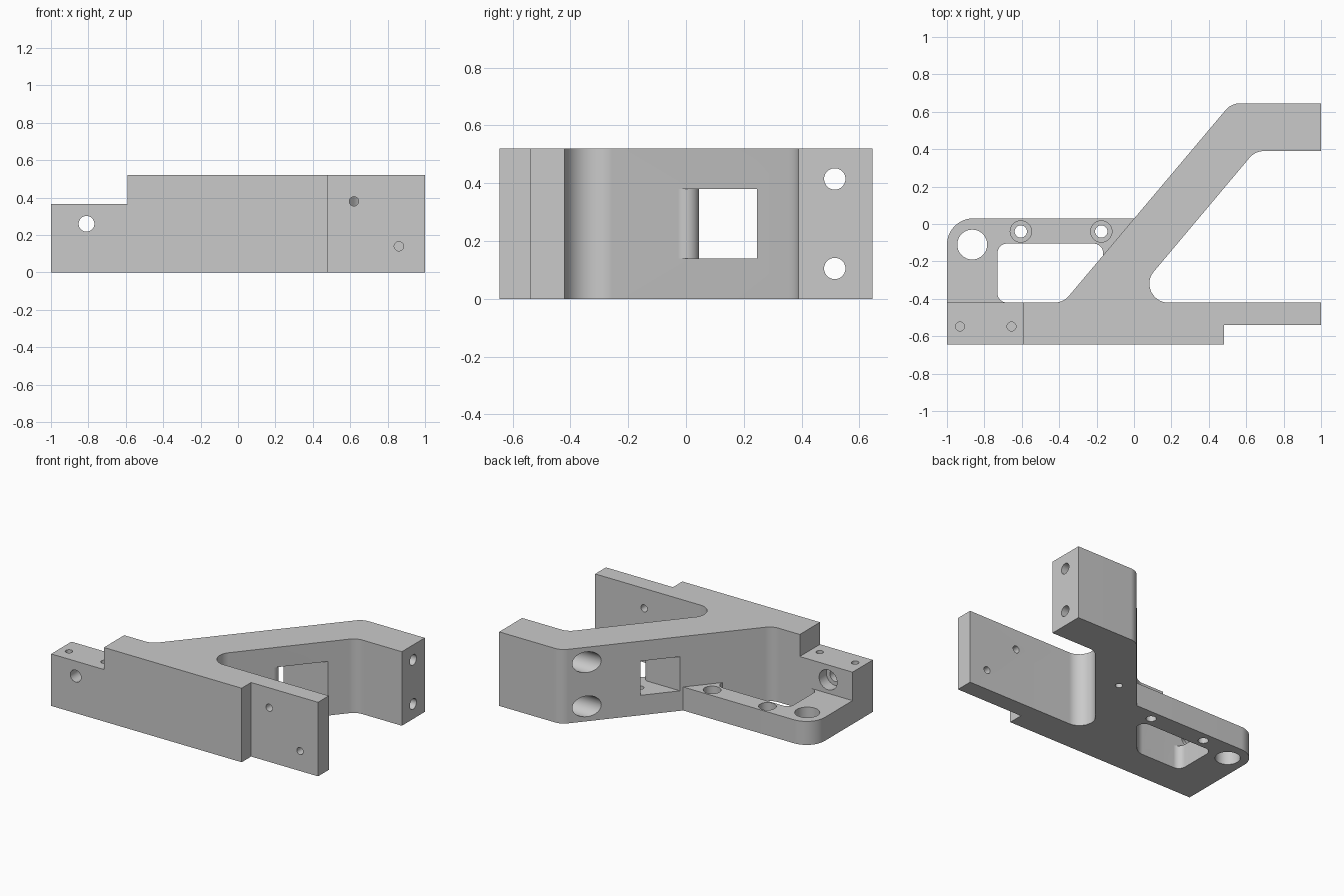
import bpy, bmesh, math
from mathutils import Vector, Matrix

if "Cube" in bpy.data.objects:
    bpy.data.objects.remove(bpy.data.objects["Cube"])

HEIGHT = 0.52
PLATE = 0.165

metal = bpy.data.materials.new("machined_grey")
metal.use_nodes = True
grey = (0.59, 0.59, 0.59, 1)
metal.diffuse_color = grey
metal.node_tree.nodes["Principled BSDF"].inputs["Base Color"].default_value = grey


def outline(corners, steps=12):
    """Corners are (x, y) or (x, y, fillet radius)."""
    pts = []
    for i, c in enumerate(corners):
        p = Vector(c[:2])
        if len(c) == 2:
            pts.append(p)
            continue
        r = c[2]
        a = (Vector(corners[i - 1][:2]) - p).normalized()
        b = (Vector(corners[(i + 1) % len(corners)][:2]) - p).normalized()
        half = a.angle(b) / 2
        reach = r / math.tan(half)
        centre = p + (a + b).normalized() * r / math.sin(half)
        start, end = p + a * reach - centre, p + b * reach - centre
        pts += [centre + start.lerp(end, s / steps).normalized() * r for s in range(steps + 1)]
    return pts


def finish(name, bm):
    bmesh.ops.recalc_face_normals(bm, faces=bm.faces)
    mesh = bpy.data.meshes.new(name)
    bm.to_mesh(mesh)
    bm.free()
    mesh.materials.append(metal)
    obj = bpy.data.objects.new(name, mesh)
    bpy.context.collection.objects.link(obj)
    return obj


def prism(name, corners, z0, z1):
    bm = bmesh.new()
    face = bm.faces.new([bm.verts.new((p.x, p.y, z0)) for p in outline(corners)])
    top = bmesh.ops.extrude_face_region(bm, geom=[face], use_keep_orig=True)["geom"]
    bmesh.ops.translate(bm, vec=(0, 0, z1 - z0),
                        verts=[v for v in top if isinstance(v, bmesh.types.BMVert)])
    return finish(name, bm)


def drill(start, end, radius):
    a, b = Vector(start), Vector(end)
    turn = (b - a).to_track_quat('Z', 'Y').to_matrix().to_4x4()
    bm = bmesh.new()
    bmesh.ops.create_cone(bm, cap_ends=True, segments=32, radius1=radius, radius2=radius,
                          depth=(b - a).length,
                          matrix=Matrix.Translation((a + b) / 2) @ turn)
    return finish("drill_cutter", bm)


def combine(target, tool, operation='DIFFERENCE'):
    tool.hide_render = True
    mod = target.modifiers.new("combine", 'BOOLEAN')
    mod.operation = operation
    mod.solver = 'EXACT'
    mod.object = tool
    bpy.context.view_layer.objects.active = target
    bpy.ops.object.modifier_apply(modifier=mod.name)
    bpy.data.objects.remove(tool)


# Full-height body: front bar, slanted arm and end pad
bracket = prism("bracket_body", [
    (-0.59, -0.645), (0.48, -0.645), (0.48, -0.54), (1, -0.54), (1, -0.42),
    (-0.033, -0.42, 0.1), (0.648, 0.39, 0.1), (1, 0.39), (1, 0.645),
    (0.52, 0.645, 0.1), (-0.378, -0.42, 0.1), (-0.59, -0.42)], 0, HEIGHT)

# Low side plate with a rounded pocket
plate = prism("side_plate", [(-1, -0.5), (0.05, -0.5), (0.05, 0.03), (-1, 0.03, 0.14)], 0, PLATE)
pocket = prism("pocket_cutter", [(-0.73, -0.42, 0.05), (-0.165, -0.42, 0.05),
                                 (-0.165, -0.105, 0.05), (-0.73, -0.105, 0.05)], -0.1, 0.3)
combine(plate, pocket)

# Low end block beside the front bar
block = prism("end_block", [(-1, -0.645), (-0.55, -0.645), (-0.55, -0.42), (-1, -0.42)], 0, 0.365)
combine(bracket, block, 'UNION')
combine(bracket, plate, 'UNION')

# Square window through the arm, with one rounded inner edge
corner = Vector((0.358, 0.045))
down = corner - Vector((0.643, 0.766)) * 0.098
window = prism("window_cutter", [(-0.2, 0.045), (corner.x, corner.y, 0.045), tuple(down),
                                 (0.8, down.y), (0.8, 0.245), (-0.2, 0.245)], 0.14, 0.38)
combine(bracket, window)

# Plate holes: one plain, two counterbored
combine(bracket, drill((-0.865, -0.11, -0.1), (-0.865, -0.11, 0.3), 0.08))
for x in (-0.605, -0.175):
    combine(bracket, drill((x, -0.04, -0.1), (x, -0.04, 0.3), 0.033))
    combine(bracket, drill((x, -0.04, 0.08), (x, -0.04, 0.3), 0.057))

# End block: cross hole with rear counterbore, and blind holes in the top
combine(bracket, drill((-0.81, -0.8, 0.26), (-0.81, -0.3, 0.26), 0.042))
combine(bracket, drill((-0.81, -0.5, 0.26), (-0.81, -0.3, 0.26), 0.07))
for x in (-0.93, -0.655):
    combine(bracket, drill((x, -0.548, 0.17), (x, -0.548, 0.5), 0.024))

# Thin front tab holes
for x, z in ((0.62, 0.38), (0.86, 0.14)):
    combine(bracket, drill((x, -0.7, z), (x, -0.3, z), 0.025))

# End pad bolt holes, counterbored from the slanted face
for z in (0.105, 0.415):
    combine(bracket, drill((0.2, 0.515, z), (1.2, 0.515, z), 0.037))
    combine(bracket, drill((0.2, 0.515, z), (0.6, 0.515, z), 0.073))

# Small hole from the underside into the window
combine(bracket, drill((0.25, 0.15, -0.1), (0.25, 0.15, 0.2), 0.024))

bpy.ops.object.select_all(action='DESELECT')
bracket.select_set(True)
bpy.context.view_layer.objects.active = bracket
bpy.ops.object.shade_smooth_by_angle(angle=math.radians(30))
